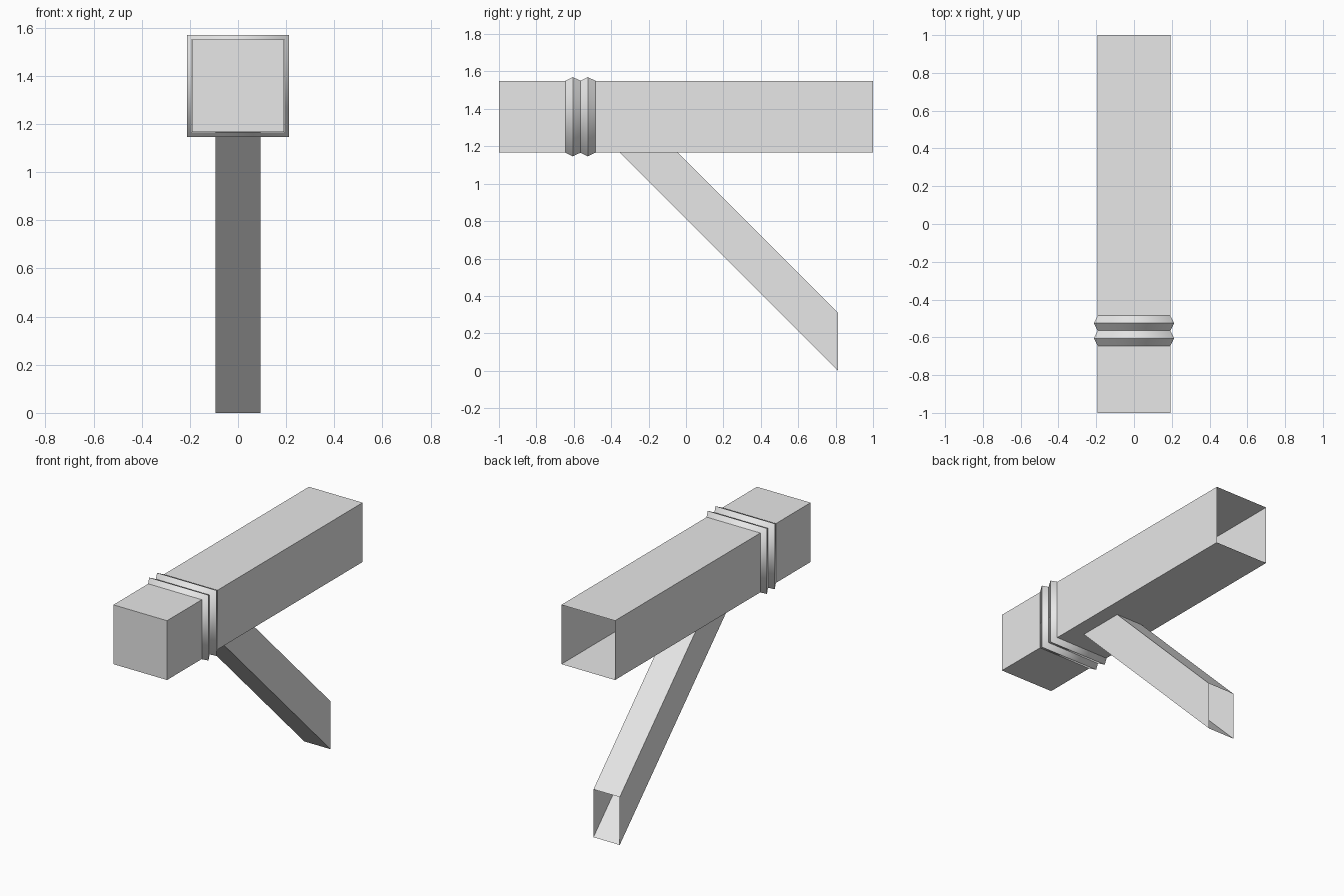
import bpy
import bmesh

cube = bpy.data.objects.get("Cube")
if cube:
    bpy.data.objects.remove(cube, do_unlink=True)

grey = bpy.data.materials.new("plain grey")
grey.use_nodes = True
grey.diffuse_color = (0.8, 0.8, 0.8, 1)
grey.node_tree.nodes["Principled BSDF"].inputs["Base Color"].default_value = (0.8, 0.8, 0.8, 1)

BEAM_HALF = 0.192
BEAM_Z = 1.358
STRUT_HALF = 0.094


def square(y, half):
    """Upright square section of the beam at depth y."""
    return [(sx * half, y, BEAM_Z + sz * half)
            for sx, sz in ((-1, -1), (1, -1), (1, 1), (-1, 1))]


def loft(name, sections, cap_front=False, round_corners=False):
    """Skin four-cornered sections into an open tube."""
    bm = bmesh.new()
    loops = [[bm.verts.new(p) for p in s] for s in sections]
    for a, b in zip(loops, loops[1:]):
        for i in range(4):
            j = (i + 1) % 4
            face = bm.faces.new((a[i], a[j], b[j], b[i]))
            face.smooth = round_corners
    if cap_front:
        bm.faces.new(loops[0])
    # Ridges stay crisp while the corners shade softly
    if round_corners:
        for loop in loops:
            for i in range(4):
                bm.edges.get((loop[i], loop[(i + 1) % 4])).smooth = False
    bm.normal_update()
    mesh = bpy.data.meshes.new(name)
    bm.to_mesh(mesh)
    bm.free()
    mesh.materials.append(grey)
    obj = bpy.data.objects.new(name, mesh)
    bpy.context.collection.objects.link(obj)
    return obj


# Hollow beam, closed at the front and open at the back
loft("beam", [square(-1, BEAM_HALF), square(1, BEAM_HALF)], cap_front=True)

# Double ridged collar around the beam
collar = [square(-0.645 + 0.04 * k, BEAM_HALF + (0.02 if k % 2 else 0.0005))
          for k in range(5)]
loft("collar", collar, round_corners=True)

# Slanted hollow strut: cut level under the beam, cut upright at its foot
top = BEAM_Z - BEAM_HALF
foot_y, foot_height = 0.812, 0.31
upper = [(-STRUT_HALF, foot_y - top, top), (STRUT_HALF, foot_y - top, top),
         (STRUT_HALF, foot_y - top + foot_height, top),
         (-STRUT_HALF, foot_y - top + foot_height, top)]
foot = [(-STRUT_HALF, foot_y, 0), (STRUT_HALF, foot_y, 0),
        (STRUT_HALF, foot_y, foot_height), (-STRUT_HALF, foot_y, foot_height)]
loft("strut", [upper, foot])
